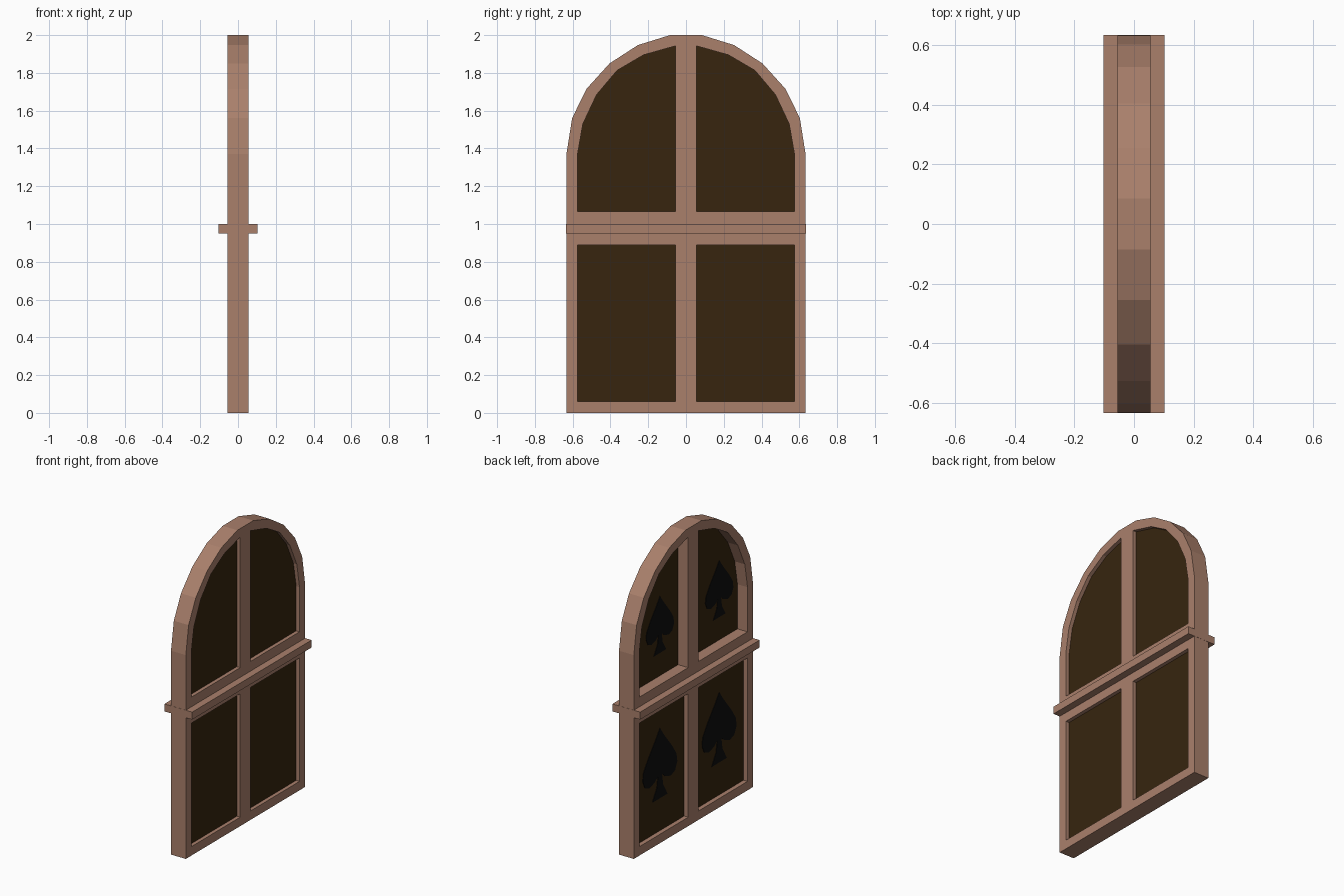
import bpy
from mathutils import Matrix

if "Cube" in bpy.data.objects:
    bpy.data.objects.remove(bpy.data.objects["Cube"])


def material(name, rgb):
    m = bpy.data.materials.new(name)
    m.diffuse_color = (*rgb, 1)
    m.use_nodes = True
    m.node_tree.nodes["Principled BSDF"].inputs["Base Color"].default_value = m.diffuse_color
    return m


WOOD = material("warm_wood", (0.40, 0.215, 0.148))
GLASS = material("dark_brown_glass", (0.038, 0.0185, 0.0045))
BLACK = material("black_paint", (0.0045, 0.0045, 0.0045))

# Profiles are drawn in (y, z) and extruded along x
TO_YZ = Matrix(((0, 0, 1, 0), (1, 0, 0, 0), (0, 1, 0, 0), (0, 0, 0, 1)))


def flip(points):
    return [(-y, z) for y, z in points]


def plate(name, outlines, x0, x1, mat):
    """Extrude a filled outline (further outlines become holes) from x0 to x1."""
    curve = bpy.data.curves.new(name + "_profile", 'CURVE')
    curve.dimensions = '2D'
    curve.fill_mode = 'BOTH'
    curve.extrude = (x1 - x0) / 2
    for pts in outlines:
        s = curve.splines.new('POLY')
        s.points.add(len(pts) - 1)
        for p, (y, z) in zip(s.points, pts):
            p.co = (y, z, 0, 1)
        s.use_cyclic_u = True
    tmp = bpy.data.objects.new(name + "_tmp", curve)
    bpy.context.collection.objects.link(tmp)
    bpy.context.view_layer.update()
    graph = bpy.context.evaluated_depsgraph_get()
    mesh = bpy.data.meshes.new_from_object(tmp.evaluated_get(graph))
    bpy.data.objects.remove(tmp)
    mesh.transform(Matrix.Translation(((x0 + x1) / 2, 0, 0)) @ TO_YZ)
    mesh.materials.clear()
    mesh.materials.append(mat)
    for f in mesh.polygons:
        f.use_smooth = False
        f.material_index = 0
    ob = bpy.data.objects.new(name, mesh)
    bpy.context.collection.objects.link(ob)
    return ob


# Arched outline and the openings of one half
half = [(0.633, 0), (0.633, 1.37), (0.603, 1.56), (0.527, 1.715),
        (0.405, 1.85), (0.255, 1.947), (0.085, 2.0)]
outline = half + flip(half)[::-1]
upper = [(0.055, 1.065), (0.575, 1.065), (0.575, 1.365), (0.546, 1.53),
         (0.473, 1.685), (0.365, 1.813), (0.225, 1.895), (0.055, 1.943)]
lower = [(0.055, 0.06), (0.575, 0.06), (0.575, 0.89), (0.055, 0.89)]

# Frame with four openings
plate("window_frame", [outline, upper, flip(upper), lower, flip(lower)],
      -0.055, 0.055, WOOD)

# Ledge crossing the middle, sticking out on both sides
plate("middle_ledge", [[(-0.634, 0.95), (0.634, 0.95), (0.634, 1.0), (-0.634, 1.0)]],
      -0.103, 0.103, WOOD)

# Panes: the upper ones sit further back than the lower ones
for side, shape in (("right", lambda p: p), ("left", flip)):
    plate("upper_pane_" + side, [shape(upper)], 0.02, 0.03, GLASS)
    plate("lower_pane_" + side, [shape(lower)], -0.025, 0.03, GLASS)

# Painted spade shapes on the -x side of the panes
spade_half = [(0.10, 0.36), (0.27, 0.15), (0.37, 0.0), (0.39, -0.12), (0.34, -0.23),
              (0.24, -0.27), (0.12, -0.23), (0.045, -0.17), (0.07, -0.33), (0.17, -0.5)]
spade = [(0, 0.5)] + spade_half + flip(spade_half)[::-1]
for name, y, z, size, x in (("upper_spade_right", 0.25, 1.41, 0.38, 0.02),
                            ("upper_spade_left", -0.38, 1.41, 0.38, 0.02),
                            ("lower_spade_right", 0.315, 0.515, 0.47, -0.025),
                            ("lower_spade_left", -0.315, 0.515, 0.47, -0.025)):
    plate(name, [[(y + a * size, z + b * size) for a, b in spade]],
          x - 0.003, x + 0.001, BLACK)
